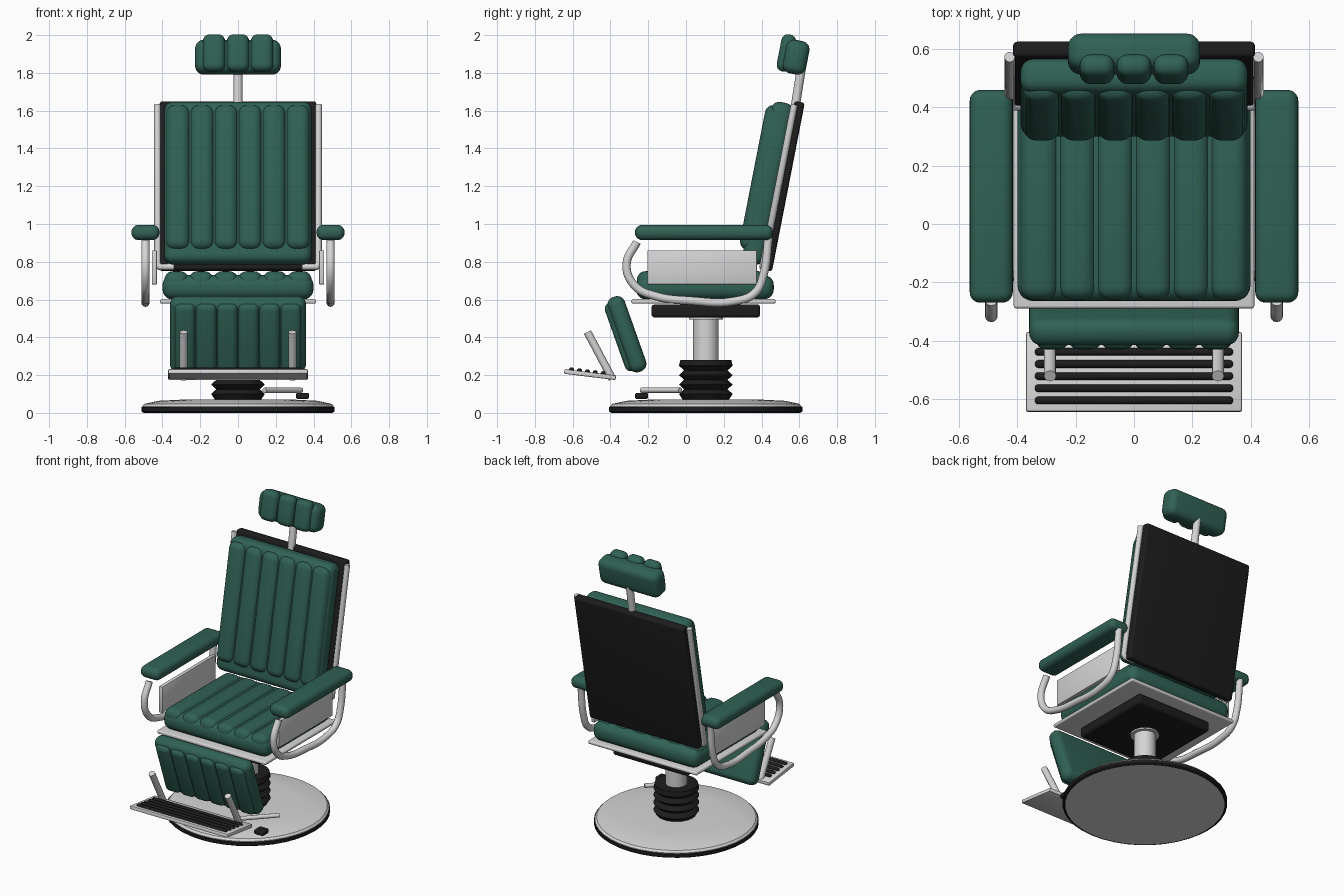
import bpy, bmesh
from math import radians, sin, cos, tau
from mathutils import Matrix, Vector

cube = bpy.data.objects.get("Cube")
if cube:
    bpy.data.objects.remove(cube, do_unlink=True)


def material(name, rgb, rough):
    m = bpy.data.materials.new(name)
    m.use_nodes = True
    m.diffuse_color = (*rgb, 1)
    bsdf = m.node_tree.nodes["Principled BSDF"]
    bsdf.inputs["Base Color"].default_value = (*rgb, 1)
    bsdf.inputs["Roughness"].default_value = rough
    return m


GREEN = material("green leather", (0.03, 0.12, 0.09), 0.5)
CHROME = material("pale chrome", (0.67, 0.67, 0.68), 0.4)
BLACK = material("black rubber", (0.012, 0.012, 0.012), 0.6)


def frame(y, z, tilt):
    """Local frame tilted about the x axis."""
    return Matrix.Translation((0, y, z)) @ Matrix.Rotation(radians(tilt), 4, "X")


def finish(obj, mat, angle=35):
    obj.data.materials.append(mat)
    bpy.ops.object.select_all(action="DESELECT")
    obj.select_set(True)
    bpy.context.view_layer.objects.active = obj
    if obj.type == "CURVE":
        bpy.ops.object.convert(target="MESH")
    bpy.ops.object.shade_smooth_by_angle(angle=radians(angle))
    return bpy.context.object


def add_mesh(name, bm):
    mesh = bpy.data.meshes.new(name)
    bmesh.ops.recalc_face_normals(bm, faces=bm.faces)
    bm.to_mesh(mesh)
    bm.free()
    obj = bpy.data.objects.new(name, mesh)
    bpy.context.collection.objects.link(obj)
    return obj


def pad(name, size, loc, bevel, mat, base=Matrix(), segments=5):
    """Box with rounded edges."""
    bm = bmesh.new()
    bmesh.ops.create_cube(bm, size=1, matrix=Matrix.Diagonal((*size, 1)))
    bmesh.ops.bevel(bm, geom=bm.edges[:], offset=bevel, segments=segments,
                    profile=0.5, affect="EDGES")
    obj = add_mesh(name, bm)
    obj.matrix_world = base @ Matrix.Translation(loc)
    return finish(obj, mat)


def tube(name, points, radius, mat, base=Matrix(), smooth=False):
    """Round bar along a path."""
    curve = bpy.data.curves.new(name, "CURVE")
    curve.dimensions = "3D"
    curve.bevel_depth = radius
    curve.bevel_resolution = 4
    curve.use_fill_caps = True
    if smooth:
        spline = curve.splines.new("BEZIER")
        spline.bezier_points.add(len(points) - 1)
        for p, co in zip(spline.bezier_points, points):
            p.co = co
            p.handle_left_type = p.handle_right_type = "AUTO"
        spline.resolution_u = 6
    else:
        spline = curve.splines.new("POLY")
        spline.points.add(len(points) - 1)
        for p, co in zip(spline.points, points):
            p.co = (*co, 1)
    obj = bpy.data.objects.new(name, curve)
    bpy.context.collection.objects.link(obj)
    obj.matrix_world = base
    return finish(obj, mat, 50)


def lathe(name, profile, y, mat, sides=40, angle=35):
    """Turned solid around a vertical axis, closed at both ends."""
    bm = bmesh.new()
    rings = [[bm.verts.new((r * cos(tau * i / sides), r * sin(tau * i / sides), z))
              for i in range(sides)] for r, z in profile]
    for a, b in zip(rings, rings[1:]):
        for i in range(sides):
            j = (i + 1) % sides
            bm.faces.new((a[i], a[j], b[j], b[i]))
    bm.faces.new(rings[0])
    bm.faces.new(rings[-1])
    obj = add_mesh(name, bm)
    obj.location.y = y
    return finish(obj, mat, angle)


def channels(name, count, pitch, size, y, z, bevel, base):
    """Row of padded upholstery rolls."""
    for i in range(count):
        x = (i - (count - 1) / 2) * pitch
        pad(f"{name}_{i + 1}", size, (x, y, z), bevel, GREEN, base)


# Pedestal
AXIS = 0.105
lathe("base_rim", [(0.49, 0.004), (0.5, 0), (0.512, 0.008), (0.512, 0.03), (0.49, 0.03)],
      AXIS, BLACK)
lathe("base_disc", [(0.5, 0.002), (0.507, 0.035), (0.495, 0.048), (0.42, 0.064),
                    (0.3, 0.07), (0.1, 0.072)], AXIS, CHROME)
bellows = [(0.115, 0.06)]
for i in range(4):
    bellows += [(0.142, 0.1 + i * 0.05), (0.115, 0.125 + i * 0.05)]
lathe("bellows", bellows[:-1] + [(0.135, 0.28)], AXIS, BLACK, 32, 20)
lathe("column", [(0.068, 0.27), (0.068, 0.52)], AXIS, CHROME)
lathe("column_collar", [(0.09, 0.495), (0.09, 0.515)], AXIS, CHROME)

# Foot pump lever
tube("pump_lever", [(0.14, -0.235, 0.12), (0.335, -0.03, 0.12)], 0.014, CHROME)
pad("pump_pedal", (0.07, 0.07, 0.032), (0.342, -0.235, 0.09), 0.01, BLACK)

# Seat
pad("seat_pan", (0.57, 0.575, 0.07), (0, AXIS, 0.54), 0.018, BLACK)
pad("seat_frame", (0.826, 0.765, 0.024), (0, 0.0925, 0.59), 0.01, CHROME)
pad("seat_cushion", (0.8, 0.73, 0.13), (0, 0.1, 0.665), 0.055, GREEN)
channels("seat_roll", 6, 0.13, (0.13, 0.69, 0.1), 0.085, 0.7, 0.046, Matrix())

# Backrest
back = frame(0.515, 1.2, -11)
pad("back_panel", (0.83, 0.055, 0.91), (0, 0, 0), 0.015, BLACK, back)
pad("back_cushion", (0.78, 0.12, 0.87), (0, -0.083, 0), 0.045, GREEN, back)
channels("back_roll", 6, 0.127, (0.127, 0.1, 0.78), -0.12, 0.022, 0.046, back)

# Headrest
tube("headrest_post", [(0, 0.572, 1.58), (0, 0.613, 1.84)], 0.024, CHROME)
head = frame(0.583, 1.883, -11)
pad("headrest_cushion", (0.454, 0.125, 0.18), (0, 0, 0), 0.045, GREEN, head)
channels("headrest_roll", 3, 0.127, (0.118, 0.078, 0.2), -0.055, 0.012, 0.036, head)

# Leg rest
leg = frame(-0.322, 0.413, 19.5)
pad("leg_cushion", (0.72, 0.095, 0.42), (0, 0.01, 0), 0.042, GREEN, leg)
channels("leg_roll", 6, 0.112, (0.112, 0.07, 0.38), -0.023, -0.003, 0.032, leg)

# Footrest
foot = frame(-0.508, 0.203, -7)
pad("foot_plate", (0.74, 0.275, 0.025), (0, 0, 0), 0.006, CHROME, foot, 2)
for i in range(5):
    pad(f"foot_slat_{i + 1}", (0.68, 0.026, 0.026), (0, 0.068 - i * 0.042, 0.013),
        0.011, BLACK, foot, 3)

# Parts repeated on both sides
ARM_PATH = [(-0.26, 0.905), (-0.315, 0.785), (-0.27, 0.672), (-0.16, 0.618),
            (0.02, 0.594), (0.26, 0.592), (0.365, 0.635), (0.41, 0.73), (0.437, 0.93)]
for side, s in (("left", 1), ("right", -1)):
    pad(f"armrest_{side}", (0.148, 0.73, 0.08), (s * 0.49, 0.095, 0.955), 0.036, GREEN)
    tube(f"arm_tube_{side}", [(s * 0.49, y, z) for y, z in ARM_PATH], 0.022, CHROME,
         smooth=True)
    pad(f"side_panel_{side}", (0.026, 0.58, 0.18), (s * 0.443, 0.085, 0.77), 0.004,
        CHROME, segments=2)
    tube(f"back_rail_{side}", [(s * 0.427, -0.025, 0.435), (s * 0.427, -0.025, -0.425),
                               (s * 0.415, -0.025, -0.44), (s * 0.34, -0.025, -0.44)],
         0.018, CHROME, back)
    tube(f"foot_arm_{side}", [(s * 0.288, -0.522, 0.428), (s * 0.288, -0.39, 0.18)],
         0.021, CHROME)
